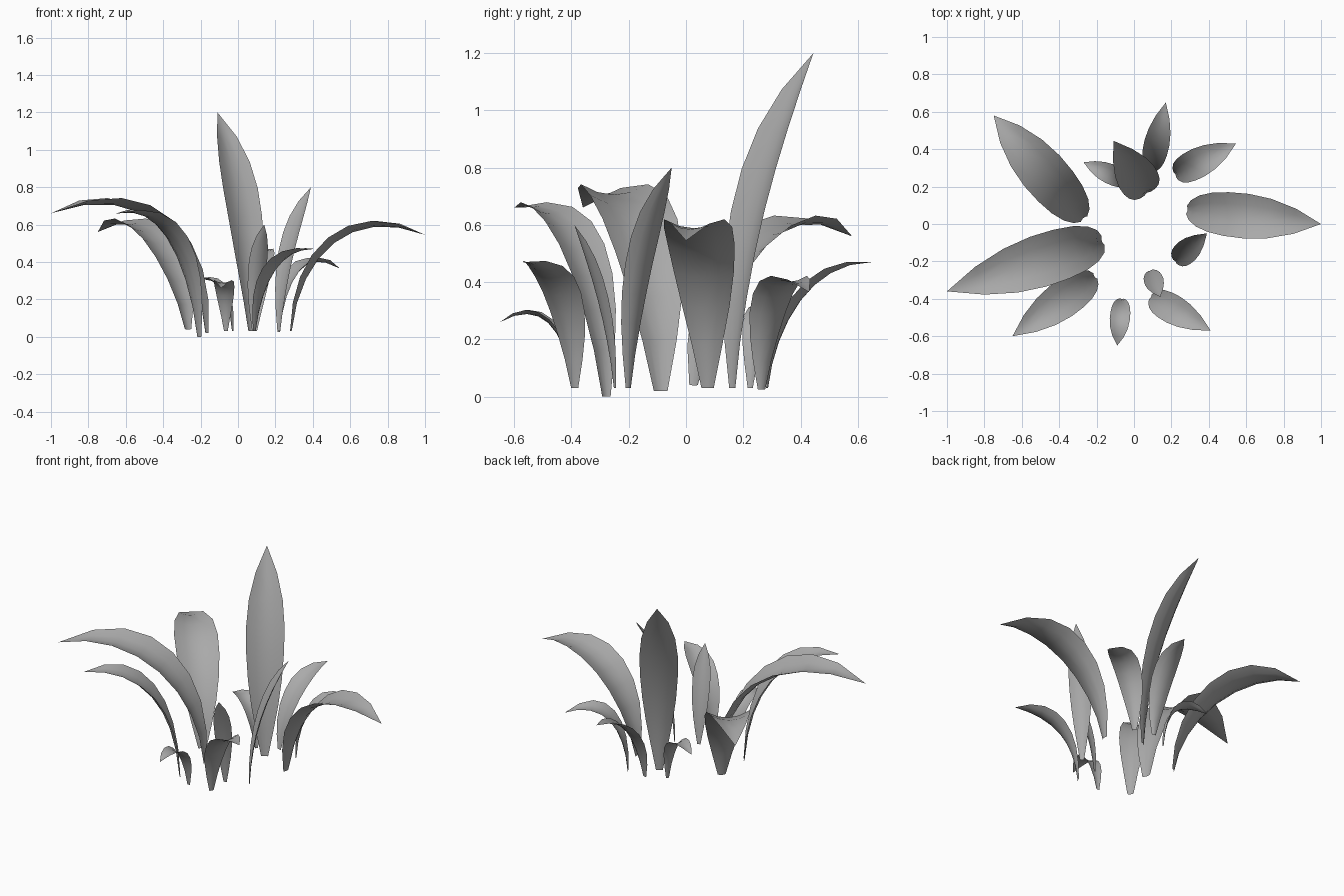
import bpy, bmesh
from mathutils import Vector

cube = bpy.data.objects.get("Cube")
if cube:
    bpy.data.objects.remove(cube)

# Single grey leaf material
grey = bpy.data.materials.new("leaf_grey")
grey.use_nodes = True
colour = (0.4, 0.4, 0.4, 1)
grey.diffuse_color = colour
grey.node_tree.nodes["Principled BSDF"].inputs["Base Color"].default_value = colour

# Relative half width from the stalk end to the pointed tip
WIDTHS = (.18, .45, .7, .88, .98, 1, .88, .56, 0)
ACROSS = (-1, -.5, 0, .5, 1)
CHANNEL_DEPTH = .3


def bezier(points, t):
    """Point and tangent of a cubic curve."""
    a, b, c, d = points
    k = 1 - t
    position = a * k**3 + b * 3 * k * k * t + c * 3 * k * t * t + d * t**3
    tangent = (b - a) * k * k + (c - b) * 2 * k * t + (d - c) * t * t
    return position, tangent.normalized()


def make_leaf(name, base, tip, rise, arch, half_width):
    """Arching channelled blade; rise and arch are (fraction outward, height)."""
    base, tip = Vector(base), Vector(tip)
    outward = tip - base
    outward.z = 0

    def handle(fraction, height):
        point = base + outward * fraction
        point.z = height
        return point

    path = (base, handle(*rise), handle(*arch), tip)
    side = Vector((0, 0, 1)).cross(outward.normalized())
    bm = bmesh.new()
    rows = []
    last = len(WIDTHS) - 1
    for i, relative in enumerate(WIDTHS):
        centre, tangent = bezier(path, i / last)
        if i == last:
            rows.append([bm.verts.new(centre)] * len(ACROSS))
            continue
        w = half_width * relative
        upper = tangent.cross(side)
        rows.append([bm.verts.new(centre + side * u * w + upper * CHANNEL_DEPTH * w * (u * u - .3))
                     for u in ACROSS])

    # Quads along the blade, triangles meeting at the tip
    for low, high in zip(rows, rows[1:]):
        for j in range(len(ACROSS) - 1):
            corners = [low[j], high[j], high[j + 1], low[j + 1]]
            face = bm.faces.new(list(dict.fromkeys(corners)))
            face.normal_flip()
            face.smooth = True

    mesh = bpy.data.meshes.new(name)
    bm.to_mesh(mesh)
    bm.free()
    mesh.materials.append(grey)
    leaf = bpy.data.objects.new(name, mesh)
    bpy.context.collection.objects.link(leaf)


# Long arching leaves at the sides
make_leaf("left_long_leaf", (.285, .075, .03), (1, 0, .545), (.05, .45), (.45, .72), .12)
make_leaf("right_back_leaf", (-.27, .03, .04), (-.75, .58, .56), (.05, .4), (.5, .75), .125)
make_leaf("right_long_leaf", (-.17, -.09, .02), (-1, -.36, .66), (.02, .5), (.4, .87), .14)
make_leaf("right_front_leaf", (-.21, -.28, 0), (-.65, -.6, .66), (.05, .45), (.4, .72), .1)

# Upright leaves
make_leaf("tall_leaf", (.07, .165, .03), (-.11, .445, 1.2), (.02, .45), (.3, .85), .11)
make_leaf("left_upright_leaf", (.22, -.2, .03), (.39, -.05, .8), (.05, .35), (.4, .6), .065)
make_leaf("front_upright_leaf", (.085, -.25, .03), (.14, -.39, .6), (.1, .25), (.5, .45), .052)

# Short arching leaves
make_leaf("front_small_leaf", (-.065, -.4, .03), (-.09, -.65, .26), (.05, .25), (.45, .35), .054)
make_leaf("front_left_leaf", (.09, -.39, .03), (.41, -.57, .47), (.05, .3), (.35, .48), .078)
make_leaf("back_left_leaf", (.22, .265, .025), (.545, .43, .365), (.03, .3), (.35, .5), .08)
make_leaf("back_leaf", (.09, .285, .03), (.17, .65, .47), (.05, .25), (.4, .48), .068)
make_leaf("back_small_leaf", (-.03, .225, .03), (-.27, .33, .28), (.05, .28), (.4, .36), .054)
